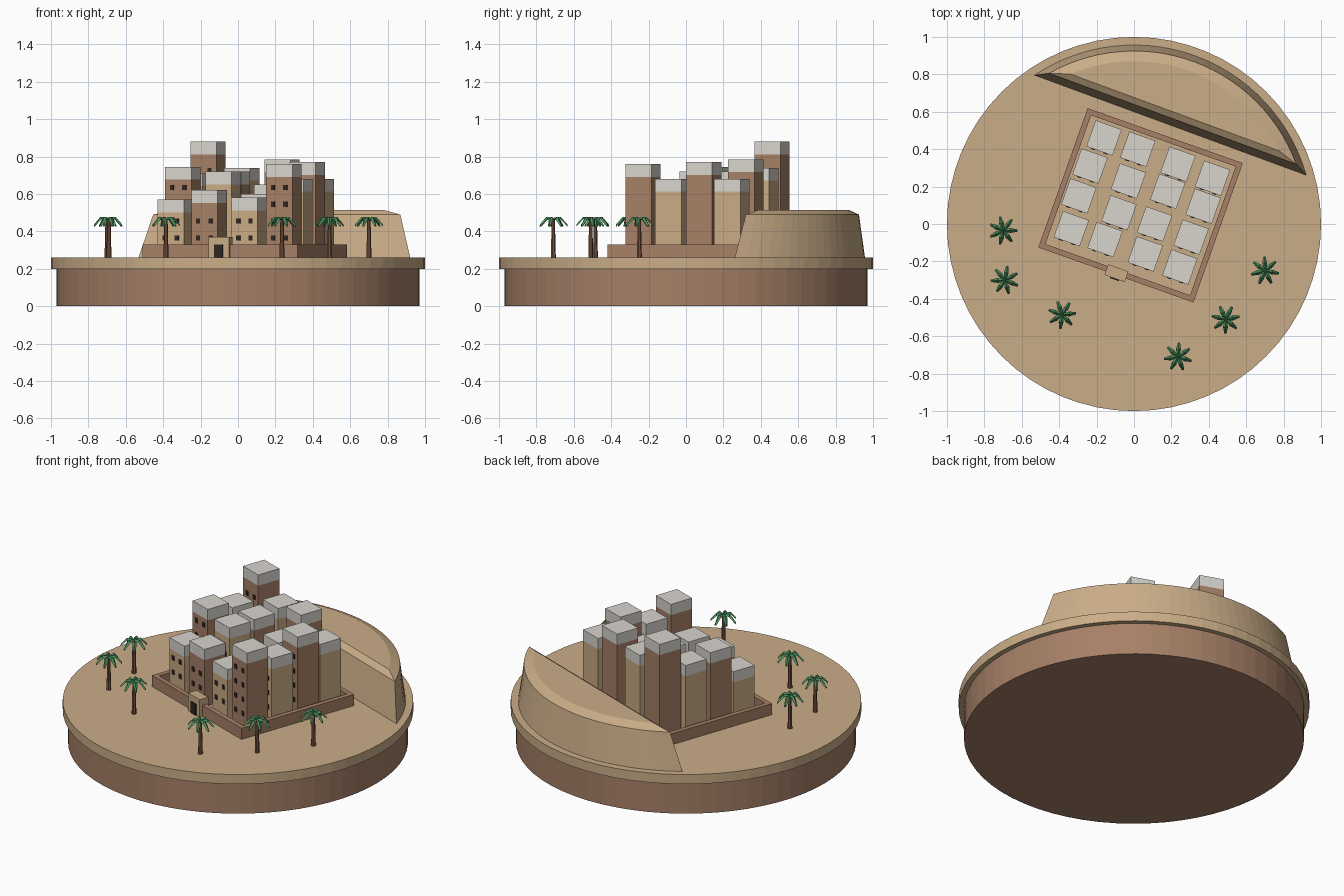
import bpy
import bmesh
from math import sin, cos, pi, radians, atan2, sqrt
from mathutils import Matrix, Vector

cube = bpy.data.objects.get("Cube")
if cube:
    bpy.data.objects.remove(cube, do_unlink=True)


def material(name, hex_code):
    def linear(c):
        return c / 12.92 if c <= 0.04045 else ((c + 0.055) / 1.055) ** 2.4
    rgb = [linear(int(hex_code[i:i + 2], 16) / 255) for i in (0, 2, 4)]
    mat = bpy.data.materials.new(name)
    mat.use_nodes = True
    mat.diffuse_color = (*rgb, 1)
    shader = next(n for n in mat.node_tree.nodes if n.type == "BSDF_PRINCIPLED")
    shader.inputs["Base Color"].default_value = (*rgb, 1)
    return mat


SAND = material("sand", "CAAD88")
ROCK = material("rock_brown", "A68067")
TAN = material("tan_plaster", "C8AB84")
BROWN = material("brown_plaster", "A68067")
ROOF = material("pale_roof", "D8D5CE")
DARK = material("dark_opening", "2E2622")
TRUNK = material("palm_trunk", "7A5540")
LEAF = material("palm_leaf", "4C9160")


def finish(bm, name, mat):
    bmesh.ops.recalc_face_normals(bm, faces=bm.faces)
    mesh = bpy.data.meshes.new(name)
    bm.to_mesh(mesh)
    bm.free()
    mesh.materials.append(mat)
    obj = bpy.data.objects.new(name, mesh)
    bpy.context.collection.objects.link(obj)
    return obj


def add_box(bm, centre, size, frame=Matrix()):
    place = frame @ Matrix.Translation(centre) @ Matrix.Diagonal((*size, 1))
    bmesh.ops.create_cube(bm, size=1, matrix=place)


def box(name, mat, centre, size, frame=Matrix()):
    bm = bmesh.new()
    add_box(bm, centre, size, frame)
    return finish(bm, name, mat)


def add_cone(bm, r_low, r_high, z_low, z_high, sides, at=(0, 0)):
    bmesh.ops.create_cone(
        bm, cap_ends=True, segments=sides, radius1=r_low, radius2=r_high,
        depth=z_high - z_low,
        matrix=Matrix.Translation((*at, (z_low + z_high) / 2)))


def loft(bm, rings):
    # Skin a stack of equal closed outlines and cap both ends
    rows = [[bm.verts.new(p) for p in ring] for ring in rings]
    count = len(rows[0])
    for low, high in zip(rows, rows[1:]):
        for i in range(count):
            j = (i + 1) % count
            bm.faces.new((low[i], low[j], high[j], high[i]))
    bm.faces.new(rows[0][::-1])
    bm.faces.new(rows[-1])


# Round base and sand slab
GROUND = 0.26
for name, mat, radius, low, high in (("base", ROCK, 0.97, 0, 0.2),
                                     ("ground_slab", SAND, 1, 0.2, GROUND)):
    bm = bmesh.new()
    add_cone(bm, radius, radius, low, high, 64)
    finish(bm, name, mat)

# Cliff: tapered circle segment with a bevelled top
facing = radians(69.8)


def segment(radius, chord, z, steps=28):
    half = atan2(sqrt(radius ** 2 - chord ** 2), chord)
    angles = [facing - half + 2 * half * i / steps for i in range(steps + 1)]
    return [(radius * cos(a), radius * sin(a), z) for a in angles]


bm = bmesh.new()
loft(bm, [segment(0.957, 0.563, GROUND), segment(0.925, 0.6, 0.49),
          segment(0.87, 0.635, 0.515)])
finish(bm, "cliff", SAND)

# City wall, in a turned frame
TURN = Matrix.Rotation(radians(-19.5), 4, "Z")
CITY = Matrix.Translation((0.035, 0.1, GROUND)) @ TURN
WIDE, DEEP, THICK, TALL = 0.88, 0.79, 0.03, 0.07
bm = bmesh.new()
for side in (-1, 1):
    add_box(bm, (0, side * (DEEP - THICK) / 2, TALL / 2), (WIDE, THICK, TALL), CITY)
    add_box(bm, (side * (WIDE - THICK) / 2, 0, TALL / 2),
            (THICK, DEEP - 2 * THICK, TALL), CITY)
finish(bm, "city_wall", BROWN)

# Gatehouse with dark doorway
front = -DEEP / 2
box("gatehouse", TAN, (0, front + 0.01, 0.055), (0.115, 0.06, 0.11), CITY)
box("gate_door", DARK, (0, front - 0.022, 0.035), (0.05, 0.008, 0.07), CITY)

# Towers: x, y and top height, row by row from the back
TOWERS = (
    ((-0.16, 0.46, 0.88), (0.02, 0.4, 0.74), (0.235, 0.32, 0.785), (0.42, 0.245, 0.68)),
    ((-0.235, 0.31, 0.71), (-0.03, 0.23, 0.72), (0.18, 0.175, 0.65), (0.37, 0.095, 0.77)),
    ((-0.295, 0.15, 0.745), (-0.08, 0.06, 0.72), (0.11, 0, 0.6), (0.305, -0.07, 0.68)),
    ((-0.335, -0.025, 0.57), (-0.155, -0.083, 0.62), (0.06, -0.16, 0.58), (0.245, -0.23, 0.76)),
)
SIDE, CAP = 0.148, 0.068
windows = bmesh.new()
for r, row in enumerate(TOWERS):
    for c, (x, y, top) in enumerate(row):
        frame = Matrix.Translation((x, y, GROUND)) @ TURN
        body = top - GROUND - CAP
        label = f"{r + 1}_{c + 1}"
        box("tower_" + label, TAN if (r + c) % 2 else BROWN,
            (0, 0, body / 2), (SIDE, SIDE, body), frame)
        box("tower_roof_" + label, ROOF,
            (0, 0, body + CAP / 2), (SIDE, SIDE, CAP), frame)
        # Two window columns on the front face
        level = 0.105
        while level < body - 0.02:
            for u in (-0.035, 0.035):
                add_box(windows, (u, -SIDE / 2, level), (0.022, 0.008, 0.028), frame)
            level += 0.09
finish(windows, "tower_windows", DARK)

# Palms: tapered trunk and seven drooping fronds
PALMS = ((-0.7, -0.035), (-0.69, -0.3), (-0.385, -0.485),
         (0.235, -0.71), (0.49, -0.51), (0.7, -0.25))
FROND = ((0, 0.466, 0.006), (0.04, 0.472, 0.013), (0.076, 0.432, 0.006))
for n, (x, y) in enumerate(PALMS):
    bm = bmesh.new()
    add_cone(bm, 0.014, 0.009, GROUND, 0.465, 7, (x, y))
    finish(bm, f"palm_trunk_{n + 1}", TRUNK)
    bm = bmesh.new()
    for k in range(7):
        spin = Matrix.Translation((x, y, 0)) @ Matrix.Rotation(
            2 * pi * k / 7 + n * 0.5, 4, "Z")
        loft(bm, [[spin @ Vector(p) for p in
                   ((d, -w, z - 0.006), (d, w, z - 0.006), (d, 0, z + 0.006))]
                  for d, z, w in FROND])
    finish(bm, f"palm_fronds_{n + 1}", LEAF)
